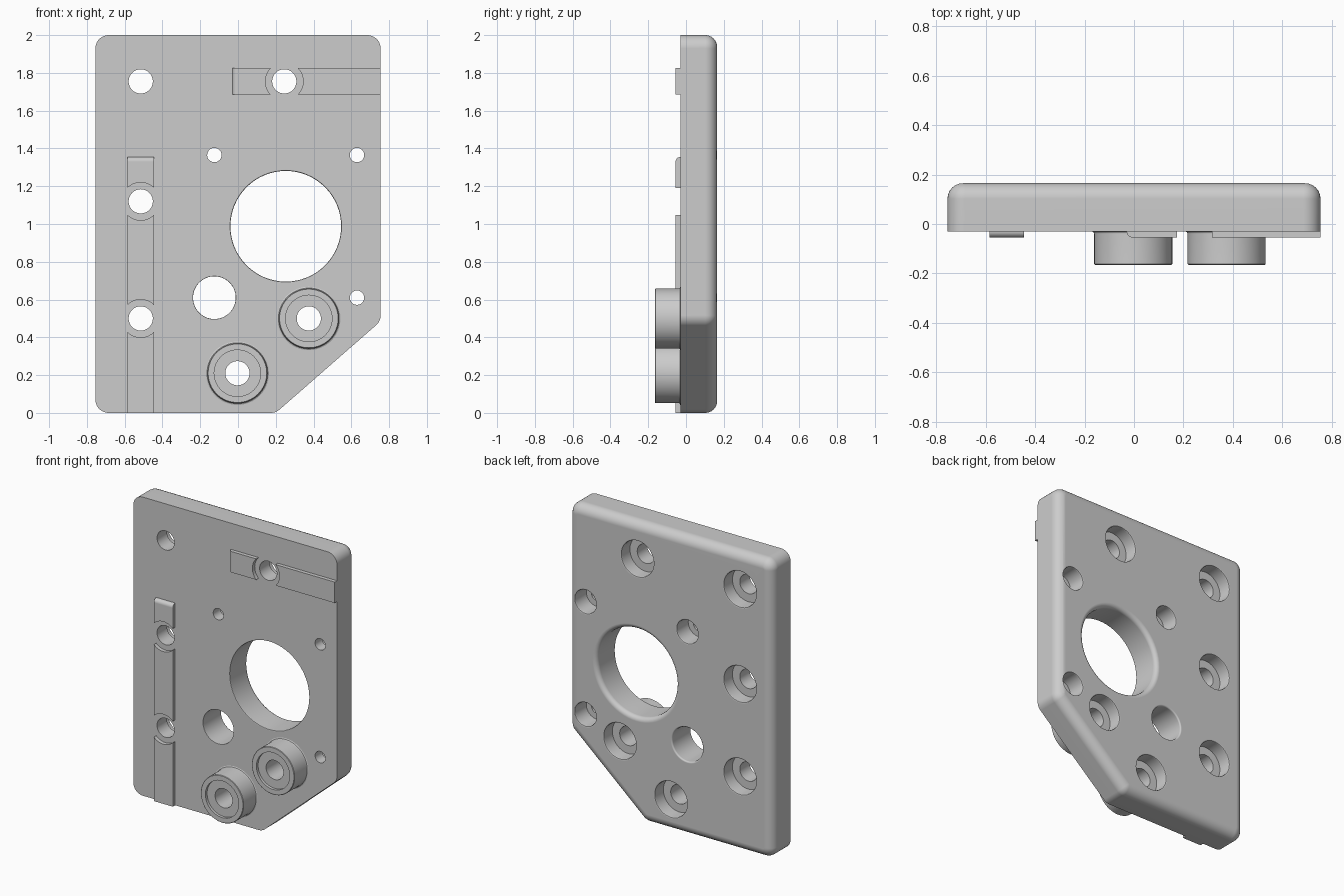
import bpy, bmesh, math
from mathutils import Vector

FRONT, BACK = -0.03, 0.165      # faces of the plate
RIDGE, TIP = -0.055, -0.165     # ridge tops and boss tips
SEG = 64

cube = bpy.data.objects.get("Cube")
if cube:
    bpy.data.objects.remove(cube, do_unlink=True)

grey = bpy.data.materials.new("plain grey")
grey.use_nodes = True
COLOUR = (0.604, 0.604, 0.604, 1)
grey.diffuse_color = COLOUR
grey.node_tree.nodes["Principled BSDF"].inputs["Base Color"].default_value = COLOUR


def make_object(name, bm):
    bmesh.ops.recalc_face_normals(bm, faces=bm.faces)
    mesh = bpy.data.meshes.new(name)
    bm.to_mesh(mesh)
    bm.free()
    mesh.materials.append(grey)
    obj = bpy.data.objects.new(name, mesh)
    bpy.context.collection.objects.link(obj)
    return obj


def lathe(bm, x, z, profile, tube=False):
    """Turn (radius, y) points about a front-to-back axis through x, z."""
    rings = []
    for r, y in profile:
        angles = [2 * math.pi * i / SEG for i in range(SEG)]
        rings.append([bm.verts.new((x + r * math.cos(a), y, z + r * math.sin(a)))
                      for a in angles])
    pairs = list(zip(rings, rings[1:]))
    if tube:
        pairs.append((rings[-1], rings[0]))
    else:
        bm.faces.new(rings[0])
        bm.faces.new(rings[-1])
    for a, b in pairs:
        for i in range(SEG):
            j = (i + 1) % SEG
            bm.faces.new((a[i], a[j], b[j], b[i]))


def prism(name, points, shift):
    """Extrude a closed outline by a vector."""
    bm = bmesh.new()
    face = bm.faces.new([bm.verts.new(p) for p in points])
    out = bmesh.ops.extrude_face_region(bm, geom=[face], use_keep_orig=True)
    moved = [v for v in out["geom"] if isinstance(v, bmesh.types.BMVert)]
    bmesh.ops.translate(bm, vec=shift, verts=moved)
    return make_object(name, bm)


def cut(obj, cutter):
    """Subtract the cutter and bake the result."""
    mod = obj.modifiers.new("cut", "BOOLEAN")
    mod.operation, mod.solver, mod.object = "DIFFERENCE", "EXACT", cutter
    graph = bpy.context.evaluated_depsgraph_get()
    mesh = bpy.data.meshes.new_from_object(obj.evaluated_get(graph))
    obj.modifiers.clear()
    obj.data = mesh


def rounded(corners, radius, steps=8):
    """Replace each outline corner with an arc."""
    pts = []
    for i, c in enumerate(corners):
        c = Vector(c)
        u = (Vector(corners[i - 1]) - c).normalized()
        w = (Vector(corners[(i + 1) % len(corners)]) - c).normalized()
        half = u.angle(w) / 2
        centre = c + (u + w).normalized() * radius / math.sin(half)
        start = (c + u * radius / math.tan(half) - centre).normalized()
        end = (c + w * radius / math.tan(half) - centre).normalized()
        pts += [centre + start.slerp(end, k / steps) * radius for k in range(steps + 1)]
    return pts


# Plate with a cut corner and rounded back edges
corners = [(-0.755, 0), (0.2, 0), (0.755, 0.485), (0.755, 2), (-0.755, 2)]
outline = rounded(corners, 0.07)
plate = prism("plate", [(x, FRONT, z) for x, z in outline], (0, BACK - FRONT, 0))
bm = bmesh.new()
bm.from_mesh(plate.data)
rim = [e for e in bm.edges if all(v.co.y > BACK - 0.001 for v in e.verts)]
bmesh.ops.bevel(bm, geom=rim, offset=0.063, segments=6, profile=0.5, affect="EDGES")
bm.to_mesh(plate.data)
bm.free()

# Hole positions
slot_holes = [(-0.515, 0.5), (-0.515, 1.12), (0.245, 1.755)]
boss_holes = [(-0.003, 0.21), (0.375, 0.5)]
corner_hole = [(-0.515, 1.755)]
small_holes = [(-0.125, 1.365), (0.63, 1.365), (0.63, 0.61)]


def bored(r, bore, depth, lip=0.01):
    """Screw hole with a counterbore and softened rim at the back."""
    floor = BACK - depth
    return [(r, FRONT - 0.05), (r, floor), (bore, floor), (bore, BACK - lip),
            (bore + 0.3 * lip, BACK - 0.3 * lip), (bore + lip, BACK),
            (bore + lip, BACK + 0.05)]


def plain(r, front, back):
    """Through hole with softened rims."""
    return [(r + front, FRONT - 0.05), (r + front, FRONT),
            (r + 0.3 * front, FRONT + 0.3 * front), (r, FRONT + front),
            (r, BACK - back), (r + 0.08 * back, BACK - 0.6 * back),
            (r + 0.3 * back, BACK - 0.3 * back), (r + 0.6 * back, BACK - 0.08 * back),
            (r + back, BACK), (r + back, BACK + 0.05)]


bm = bmesh.new()
for x, z in slot_holes + boss_holes + corner_hole:
    lathe(bm, x, z, bored(0.064, 0.118, 0.09))
for x, z in small_holes:
    lathe(bm, x, z, bored(0.038, 0.077, 0.12))
lathe(bm, 0.253, 0.988, plain(0.293, 0.007, 0.03))
lathe(bm, -0.125, 0.61, plain(0.113, 0.003, 0.01))
holes = make_object("hole_cutter", bm)
holes.hide_render = True
cut(plate, holes)

# Bosses with a flared foot and a recessed tip
parts = [plate]
for name, (x, z) in zip(("lower_boss", "upper_boss"), boss_holes):
    bm = bmesh.new()
    lathe(bm, x, z, [(0.064, FRONT), (0.168, FRONT), (0.161, FRONT - 0.003),
                     (0.158, FRONT - 0.01), (0.158, TIP + 0.003), (0.155, TIP),
                     (0.123, TIP), (0.123, TIP + 0.018), (0.064, TIP + 0.018)], tube=True)
    parts.append(make_object(name, bm))

# Raised locating ridges with one rounded end, interrupted around the screw holes
base = FRONT + 0.01
arc = [math.radians(a) for a in range(0, 91, 15)]


def ridge_profile(start, end):
    """Length and depth outline, rounded at the far end."""
    r = math.copysign(FRONT - RIDGE, end - start)
    curve = [(end - r + r * math.sin(a), FRONT - abs(r) * math.cos(a)) for a in arc]
    return [(start, base), (start, RIDGE)] + curve + [(end, base)]


side_ridge = prism("side_ridge", [(-0.585, y, z) for z, y in ridge_profile(0, 1.355)],
                   (0.14, 0, 0))
top_ridge = prism("top_ridge", [(x, y, 1.685) for x, y in ridge_profile(0.755, -0.03)],
                  (0, 0, 0.14))
bm = bmesh.new()
for x, z in slot_holes:
    lathe(bm, x, z, [(0.1, RIDGE - 0.05), (0.1, base + 0.05)])
gaps = make_object("gap_cutter", bm)
gaps.hide_render = True
for ridge in (side_ridge, top_ridge):
    cut(ridge, gaps)
    parts.append(ridge)

# Remove the cutters and finish the shading
for cutter in (holes, gaps):
    bpy.data.objects.remove(cutter, do_unlink=True)
bpy.ops.object.select_all(action="DESELECT")
for obj in parts:
    obj.select_set(True)
    bpy.context.view_layer.objects.active = obj
bpy.ops.object.shade_smooth_by_angle(angle=math.radians(32))
for obj in parts:
    mod = obj.modifiers.new("flat_faces", "WEIGHTED_NORMAL")
    mod.keep_sharp = True
